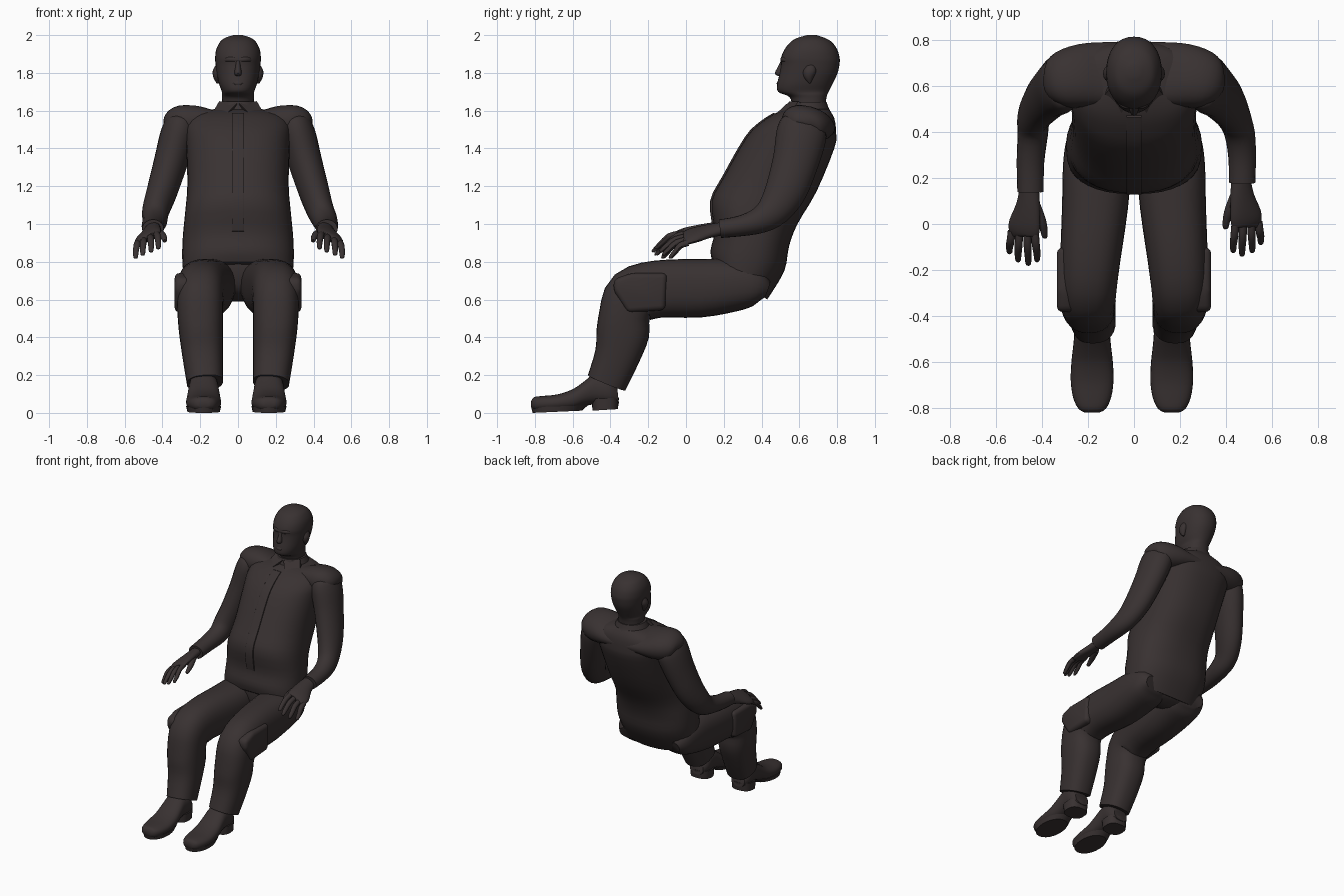
import bpy, bmesh, math
from mathutils import Vector as V

mat = bpy.data.materials.new("dark brown")
mat.diffuse_color = (0.040, 0.031, 0.031, 1)


def finish(name, bm, angle=40):
    bmesh.ops.recalc_face_normals(bm, faces=bm.faces)
    me = bpy.data.meshes.new(name)
    bm.to_mesh(me)
    bm.free()
    ob = bpy.data.objects.new(name, me)
    bpy.context.collection.objects.link(ob)
    me.materials.append(mat)
    bpy.ops.object.select_all(action='DESELECT')
    ob.select_set(True)
    bpy.context.view_layer.objects.active = ob
    bpy.ops.object.shade_smooth_by_angle(angle=math.radians(angle))
    return ob


def smooth(rows, sub):
    """Catmull-Rom interpolation of rows of numbers."""
    out = []
    for i in range(len(rows) - 1):
        a, b, c, d = (rows[max(i - 1, 0)], rows[i], rows[i + 1],
                      rows[min(i + 2, len(rows) - 1)])
        for k in range(sub):
            t = k / sub
            out.append([0.5 * (2 * q + (r - p) * t + (2 * p - 5 * q + 4 * r - s) * t * t
                               + (3 * q - p - 3 * r + s) * t ** 3)
                        for p, q, r, s in zip(a, b, c, d)])
    return out + [list(rows[-1])]


def skin(name, rings, power=2.0, n=24):
    """Join superellipse rings (centre, u, v) into a closed surface."""
    bm = bmesh.new()
    loops = []
    for c, u, v in rings:
        loop = []
        for i in range(n):
            t = 2 * math.pi * i / n
            x, y = math.cos(t), math.sin(t)
            x = math.copysign(abs(x) ** (2 / power), x)
            y = math.copysign(abs(y) ** (2 / power), y)
            loop.append(bm.verts.new(c + u * x + v * y))
        loops.append(loop)
    for a, b in zip(loops, loops[1:]):
        for i in range(n):
            j = (i + 1) % n
            bm.faces.new((a[i], a[j], b[j], b[i]))
    bm.faces.new(loops[0])
    bm.faces.new(loops[-1])
    return finish(name, bm)


def slab(name, rows, cx=0, power=2.0, sub=3, n=24):
    """Rows: front y, z, back y, z, half width."""
    rings = []
    for yf, zf, yb, zb, w in smooth(rows, sub):
        rings.append((V((cx, (yf + yb) / 2, (zf + zb) / 2)), V((w, 0, 0)),
                      V((0, (yb - yf) / 2, (zb - zf) / 2))))
    return skin(name, rings, power, n)


def tube(name, rows, s=1, off=(0, 0, 0), ref=(1, 0, 0), power=2.0, sub=3, n=20):
    """Rows: x, y, z, radius along ref, other radius, along a path."""
    rows = smooth(rows, sub)
    pts = [V(((r[0] + off[0]) * s, r[1] + off[1], r[2] + off[2])) for r in rows]
    ref = V((ref[0] * s, ref[1], ref[2]))
    rings = []
    for i, r in enumerate(rows):
        t = (pts[min(i + 1, len(pts) - 1)] - pts[max(i - 1, 0)]).normalized()
        u = (ref - t * ref.dot(t)).normalized()
        rings.append((pts[i], u * r[3], t.cross(u) * r[4]))
    return skin(name, rings, power, n)


def plate(name, pts, offset, s=1, bevel=0.0):
    """Polygon extruded by an offset vector."""
    bm = bmesh.new()
    f = bm.faces.new([bm.verts.new((x * s, y, z)) for x, y, z in pts])
    g = bmesh.ops.extrude_face_region(bm, geom=[f])
    bmesh.ops.translate(bm, vec=V((offset[0] * s, offset[1], offset[2])),
                        verts=[v for v in g['geom'] if isinstance(v, bmesh.types.BMVert)])
    if bevel:
        bmesh.ops.bevel(bm, geom=bm.edges[:], offset=bevel, segments=3,
                        profile=0.5, affect='EDGES')
    return finish(name, bm)


# shirt body, leaning back
shirt = [(.14, .80, .43, .60, .285), (.13, .86, .52, .75, .295), (.15, .96, .545, .88, .293),
         (.135, 1.12, .59, 1.0, .28), (.20, 1.25, .69, 1.17, .268), (.32, 1.46, .785, 1.40, .275),
         (.40, 1.54, .795, 1.48, .28), (.47, 1.585, .785, 1.56, .24), (.54, 1.61, .755, 1.61, .12)]
slab("shirt", shirt, power=2.4, n=36)
# shoulder yoke running from sleeve to sleeve
half = [(.375, .605, 1.51, .04, .035), (.355, .61, 1.52, .09, .07), (.31, .625, 1.53, .125, .093),
        (.22, .645, 1.53, .14, .09), (.10, .655, 1.53, .14, .06)]
tube("shoulder_yoke", half + [(-r[0],) + r[1:] for r in half[::-1]], ref=(0, 1, -.25),
     power=2.2, n=24)
# button strip following the shirt front
slab("button_strip", [(r[0] - .007, r[1] + .003, r[0] + .012, r[1] - .003, .033)
                      for r in shirt[2:8]], power=8)
# seat of the trousers
slab("trouser_seat", [(.27, .60, .33, .59, .10), (.19, .65, .41, .62, .22),
                      (.16, .74, .46, .70, .265), (.16, .84, .48, .80, .27)], power=2.3)
# collar
slab("collar", [(.515, 1.575, .77, 1.59, .13), (.53, 1.61, .757, 1.61, .117),
                (.545, 1.648, .745, 1.645, .10)], n=28)

# neck and head
slab("head", [(.57, 1.58, .735, 1.60, .085), (.555, 1.66, .742, 1.66, .084),
              (.53, 1.682, .748, 1.685, .086), (.487, 1.70, .757, 1.705, .086),
              (.483, 1.74, .777, 1.745, .101), (.496, 1.80, .803, 1.80, .113),
              (.503, 1.845, .813, 1.85, .119), (.503, 1.88, .813, 1.88, .121),
              (.522, 1.925, .80, 1.925, .115), (.555, 1.965, .77, 1.965, .094),
              (.59, 1.985, .735, 1.985, .069), (.64, 2.0, .69, 2.0, .024)],
     power=2.2, n=32)
slab("nose", [(.505, 1.872, .53, 1.872, .012), (.488, 1.835, .53, 1.835, .014),
              (.470, 1.798, .53, 1.80, .02), (.488, 1.783, .53, 1.785, .014)], n=12)
slab("lips", [(.484, 1.732, .51, 1.732, .015), (.480, 1.745, .51, 1.745, .03),
              (.487, 1.76, .51, 1.76, .012)], n=12)
tube("brow", [(-.08, .55, 1.862, .006, .006), (-.045, .515, 1.872, .014, .012),
              (0, .512, 1.868, .012, .01), (.045, .515, 1.872, .014, .012),
              (.08, .55, 1.862, .006, .006)], ref=(0, 0, 1), n=10)

# shoe rows: underside (y, z), top (y, z), half width
shoe = [(-.82, .03, -.82, .06, .03), (-.80, .012, -.805, .083, .06),
        (-.75, .008, -.755, .09, .083), (-.68, .01, -.68, .098, .093),
        (-.60, .015, -.60, .125, .09), (-.54, .035, -.535, .17, .083),
        (-.48, .045, -.48, .21, .078), (-.40, .04, -.41, .20, .078),
        (-.355, .05, -.365, .14, .055)]

for s, side in ((-1, "left"), (1, "right")):
    low = s < 0
    slab(side + "_ear", [(.65, 1.745, .66, 1.745, .006), (.625, 1.775, .675, 1.775, .022),
                         (.62, 1.81, .69, 1.81, .026), (.64, 1.845, .68, 1.845, .008)],
         cx=.108 * s, n=14)
    # collar wing
    plate(side + "_collar_wing", [(.005, .535, 1.638), (.10, .595, 1.65), (.128, .56, 1.60),
                                  (.06, .478, 1.585)], (0, .015, -.012), s)
    # sleeve, the left forearm slightly further forward
    fx, fy = (-.012, -.04) if low else (.008, 0)
    tube(side + "_sleeve",
         [(.295, .63, 1.57, .04, .05), (.30, .625, 1.545, .08, .11), (.308, .615, 1.50, .093, .13),
          (.325, .605, 1.44, .095, .132), (.355, .58, 1.33, .09, .122),
          (.40, .53, 1.18, .082, .11), (.435, .465, 1.075, .072, .09),
          (.452 + fx, .39, 1.02, .066, .07), (.462 + fx, .29 + fy / 2, .99, .06, .055),
          (.462 + fx, .18 + fy, .975, .057, .049)], s)
    # palm, fingers and thumb
    off = (fx * .5 - .006, fy, 0)
    u = V((1, 0, -.5)).normalized()
    tube(side + "_palm", [(.465, .22, .98, .04, .032), (.472, .12, .962, .056, .03),
                          (.487, .04, .94, .074, .027), (.493, 0, .925, .07, .022),
                          (.493, -.012, .922, .055, .012)], s, off, u)
    for k, length, dx in ((-.055, .115, -.01), (-.018, .13, -.005),
                          (.02, .115, .005), (.056, .08, .01)):
        b = V((.493, .01, .925)) + u * k
        tube(side + "_finger", [(b.x, b.y, b.z, .018, .017),
                                (b.x + dx * .5, b.y - length * .5, b.z - .014, .018, .016),
                                (b.x + dx, b.y - length * .85, b.z - .048, .016, .014),
                                (b.x + dx, b.y - length - .012, b.z - .076, .012, .01),
                                (b.x + dx, b.y - length - .015, b.z - .082, .004, .004)],
             s, off, u, n=10)
    tube(side + "_thumb", [(.44, .12, .96, .022, .02), (.418, .06, .945, .022, .02),
                           (.405, .02, .93, .017, .016), (.400, -.015, .912, .012, .011),
                           (.400, -.02, .91, .005, .005)], s, off, n=10)
    # trouser leg, thigh to cuff
    tube(side + "_trouser_leg",
         [(.15, .425, .655, .10, .05), (.155, .37, .67, .135, .105), (.16, .26, .675, .148, .138),
          (.17, .07, .66, .143, .155), (.19, -.15, .655, .131, .152),
          (.20, -.28, .615, .124, .152), (.20, -.325, .52, .12, .135),
          (.195, -.335, .42, .116, .14), (.187, -.365, .30, .107, .12),
          (.175, -.42, .16, .096, .107)], s, power=2.45, n=28)
    # thigh pocket
    plate(side + "_thigh_pocket", [(.25, -.38, .71), (.25, -.385, .65), (.25, -.31, .53),
                                   (.25, -.11, .545), (.25, -.10, .74), (.25, -.29, .74)],
          (.085, 0, 0), s, .026)
    # shoe with sole and heel
    cx = -.182 if low else .164
    slab(side + "_shoe", shoe, cx, power=2.4)
    slab(side + "_sole", [(-.812, 0, -.55, .012, .086), (-.82, .03, -.52, .04, .093)], cx, 2.1, 1)
    slab(side + "_heel", [(-.495, .012, -.36, .02, .076), (-.50, .075, -.355, .08, .08)],
         cx, 2.6, 1)
